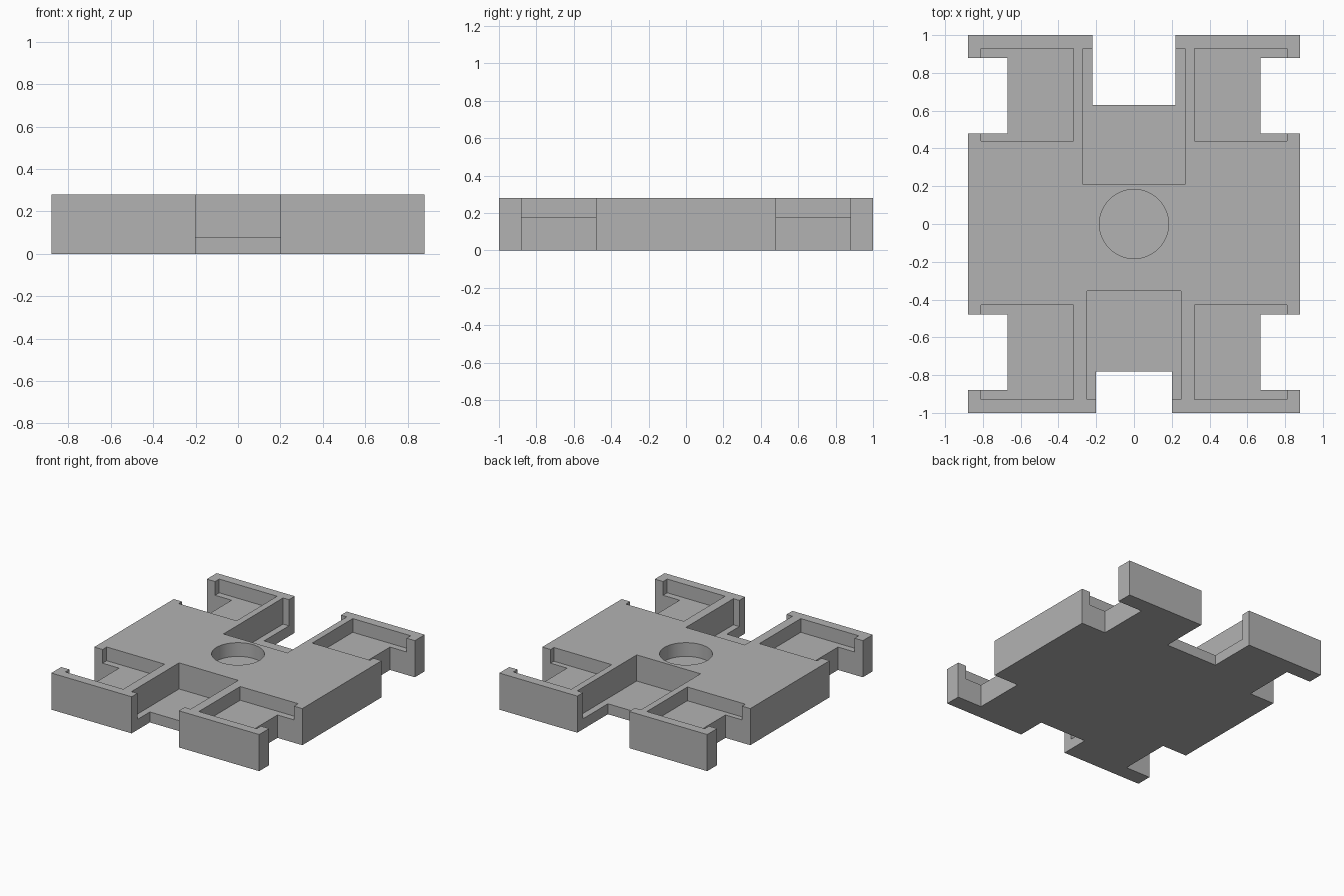
import bpy

default = bpy.data.objects.get("Cube")
if default:
    bpy.data.objects.remove(default, do_unlink=True)

TOP = 0.28        # plate thickness
SHELF = 0.175     # floor of corner pockets and round recess
FLOOR = 0.08      # floor of deep end pockets
OVER = 0.1        # cutter overshoot

grey = bpy.data.materials.new("plain grey")
grey.use_nodes = True
colour = (0.45, 0.45, 0.45, 1)
grey.diffuse_color = colour
grey.node_tree.nodes["Principled BSDF"].inputs["Base Color"].default_value = colour


def box(name, x0, x1, y0, y1, z0, z1):
    bpy.ops.mesh.primitive_cube_add(
        size=1, location=((x0 + x1) / 2, (y0 + y1) / 2, (z0 + z1) / 2))
    ob = bpy.context.object
    ob.name = name
    ob.scale = (x1 - x0, y1 - y0, z1 - z0)
    bpy.ops.object.transform_apply(location=False, rotation=False, scale=True)
    return ob


def cut(target, cutter):
    """Subtract the cutter from the target and discard it."""
    mod = target.modifiers.new("cut", "BOOLEAN")
    mod.operation = "DIFFERENCE"
    mod.solver = "EXACT"
    mod.object = cutter
    bpy.context.view_layer.objects.active = target
    bpy.ops.object.modifier_apply(modifier=mod.name)
    bpy.data.objects.remove(cutter, do_unlink=True)


# Main plate
plate = box("tray_plate", -0.88, 0.88, -1, 1, 0, TOP)
plate.data.materials.append(grey)

# Four corner pockets, each with an open notch through the side
for sx in (-1, 1):
    for sy, inner in ((-1, 0.43), (1, 0.44)):
        xs = sorted((sx * 0.32, sx * 0.81))
        ys = sorted((sy * inner, sy * 0.93))
        cut(plate, box("corner_pocket", *xs, *ys, SHELF, TOP + OVER))
        xs = sorted((sx * 0.67, sx * (0.88 + OVER)))
        ys = sorted((sy * 0.48, sy * 0.88))
        cut(plate, box("side_notch", *xs, *ys, -OVER, TOP + OVER))

# Deep end pockets, each with an open notch through the end
for sy, half, near, slot, slot_near in ((-1, 0.25, 0.355, 0.20, 0.78),
                                        (1, 0.27, 0.21, 0.22, 0.63)):
    ys = sorted((sy * near, sy * 0.93))
    cut(plate, box("end_pocket", -half, half, *ys, FLOOR, TOP + OVER))
    ys = sorted((sy * slot_near, sy * (1 + OVER)))
    cut(plate, box("end_notch", -slot, slot, *ys, -OVER, TOP + OVER))

# Round recess in the middle
depth = TOP + OVER - SHELF
bpy.ops.mesh.primitive_cylinder_add(
    vertices=64, radius=0.183, depth=depth, location=(0, 0, SHELF + depth / 2))
cut(plate, bpy.context.object)

# Smooth recess wall, sharp edges elsewhere; origin on the ground
bpy.ops.object.select_all(action="DESELECT")
plate.select_set(True)
bpy.context.view_layer.objects.active = plate
bpy.ops.object.transform_apply(location=True, rotation=False, scale=False)
bpy.ops.object.shade_smooth_by_angle(angle=0.5)
